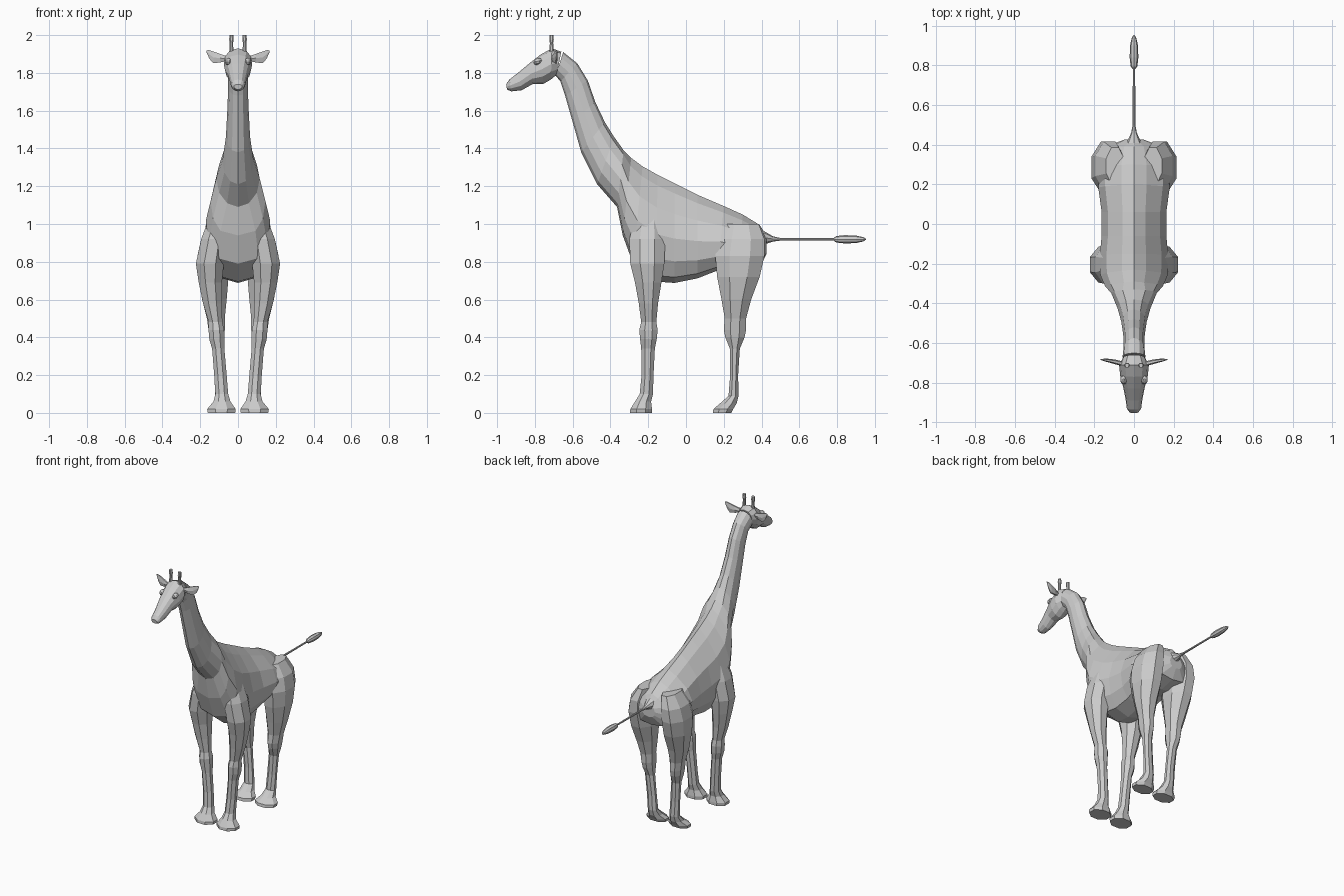
import bpy, bmesh
from math import sin, cos, pi
from mathutils import Vector


def loft(name, rings, mirror=False):
    """Skin a list of closed rings, cap both ends, optionally mirror in x."""
    bm = bmesh.new()
    loops = [[bm.verts.new(p) for p in ring] for ring in rings]
    n = len(loops[0])
    for a, b in zip(loops, loops[1:]):
        for i in range(n):
            j = (i + 1) % n
            bm.faces.new((a[i], a[j], b[j], b[i]))
    bm.faces.new(loops[0])
    bm.faces.new(loops[-1][::-1])
    if mirror:
        copy = bmesh.ops.duplicate(bm, geom=bm.verts[:] + bm.edges[:] + bm.faces[:])
        for v in copy["geom"]:
            if isinstance(v, bmesh.types.BMVert):
                v.co.x *= -1
    bmesh.ops.recalc_face_normals(bm, faces=bm.faces)
    me = bpy.data.meshes.new(name)
    bm.to_mesh(me)
    bm.free()
    ob = bpy.data.objects.new(name, me)
    bpy.context.collection.objects.link(ob)
    return ob


def section(ty, tz, by, bz, w, up=1.0, low=1.0, drop=1.0, n=12):
    """Cross-section from a top point to a bottom point with half width w."""
    pts = []
    for i in range(n):
        t = 2 * pi * i / n
        s = ((1 - cos(t)) / 2) ** drop
        k = abs(sin(t)) ** (up if cos(t) > 0.01 else low)
        x = w * k * (1 if sin(t) >= 0 else -1)
        pts.append((x, ty + (by - ty) * s, tz + (bz - tz) * s))
    return pts


def level(x0, x1, y0, y1, z, tilt=0.0, n=8):
    """Horizontal leg section given by its x and y extents."""
    pts = []
    for i in range(n):
        t = 2 * pi * (i + 0.5) / n
        c, s = cos(t) / cos(pi / n), sin(t) / cos(pi / n)
        pts.append(((x0 + x1) / 2 + (x1 - x0) / 2 * c,
                    (y0 + y1) / 2 + (y1 - y0) / 2 * s, z + tilt * s))
    return pts


# Torso, heavy and wide low down: top y z, bottom y z, half width
torso = [
    (.425, .94, .425, .84, .05), (.39, .995, .39, .77, .14), (.30, 1.05, .28, .745, .18),
    (.20, 1.095, .17, .755, .18), (.06, 1.155, .06, .712, .163), (-.06, 1.215, -.06, .688, .163),
    (-.15, 1.26, -.16, .695, .172), (-.23, 1.305, -.28, .79, .17), (-.29, 1.35, -.335, .94, .145)]
# Neck, close to elliptical
neck = [
    (-.33, 1.39, -.365, 1.09, .115), (-.38, 1.46, -.47, 1.21, .083), (-.43, 1.54, -.555, 1.38, .064),
    (-.48, 1.645, -.60, 1.54, .057), (-.52, 1.76, -.64, 1.68, .052), (-.575, 1.85, -.665, 1.755, .052),
    (-.65, 1.91, -.69, 1.785, .058)]
loft("body_and_neck", [section(*r, up=1.5, low=.65, drop=.85) for r in torso]
     + [section(*r) for r in neck])

# Head tapering to the muzzle
head = [
    (-.66, 1.912, -.685, 1.79, .055), (-.71, 1.93, -.715, 1.765, .075), (-.77, 1.897, -.755, 1.742, .07),
    (-.83, 1.85, -.81, 1.742, .055), (-.89, 1.80, -.87, 1.708, .043), (-.935, 1.765, -.925, 1.702, .036),
    (-.952, 1.74, -.948, 1.712, .022)]
loft("head", [section(*r, up=.8, low=1.1) for r in head])

# Legs: x inner, x outer, y front, y back, z
front = [
    (.05, .15, -.27, -.13, 1.04), (.06, .195, -.30, -.11, .92), (.075, .223, -.295, -.115, .79),
    (.085, .208, -.27, -.13, .69), (.085, .185, -.25, -.148, .58), (.083, .155, -.237, -.157, .48),
    (.073, .156, -.247, -.15, .44), (.072, .152, -.243, -.155, .39), (.072, .137, -.237, -.165, .34),
    (.06, .126, -.235, -.172, .20), (.052, .12, -.245, -.175, .10), (.04, .13, -.27, -.185, .06),
    (.012, .163, -.295, -.18, .02), (.015, .16, -.297, -.18, 0)]
hind = [
    (.05, .14, .20, .385, 1.0), (.05, .195, .17, .415, .92), (.05, .215, .155, .415, .83),
    (.05, .21, .165, .39, .72), (.06, .19, .188, .345, .60), (.07, .165, .205, .318, .50),
    (.07, .156, .20, .318, .44), (.072, .15, .208, .31, .40), (.072, .137, .232, .285, .34),
    (.06, .126, .234, .276, .20), (.052, .12, .225, .278, .09), (.04, .13, .18, .268, .05),
    (.012, .163, .145, .25, .02), (.015, .16, .142, .24, 0)]
for name, rows in (("front_legs", front), ("hind_legs", hind)):
    loft(name, [level(*r) for r in rows], mirror=True)

# Horns
loft("horns", [level(.035 - r, .035 + r, -.712 - r, -.712 + r, z)
               for z, r in ((1.88, .012), (1.96, .009), (1.975, .012), (2.0, .01))], mirror=True)

# Leaf-shaped ears: x, y, z, half height, half thickness
ears = []
for x, y, z, h, d in ((.055, -.705, 1.875, .014, .012), (.095, -.695, 1.878, .026, .012),
                      (.13, -.688, 1.882, .036, .009), (.152, -.685, 1.898, .026, .006),
                      (.168, -.683, 1.916, .004, .002)):
    ears.append([(x, y + d * cos(pi * i / 3), z + h * sin(pi * i / 3)) for i in range(6)])
loft("ears", ears, mirror=True)

# Eyes, set into the sides of the head
loft("eyes", [level(.052 - r, .052 + r, -.785 - r * 1.3, -.785 + r * 1.3, z, tilt=.3 * r)
              for z, r in ((1.842, .004), (1.85, .014), (1.862, .017), (1.872, .012), (1.878, .004))],
     mirror=True)

# Tail with its tuft: y, z, radius
tail = [(.40, .925, .045), (.43, .925, .028), (.46, .921, .014), (.50, .919, .007), (.78, .919, .006),
        (.795, .919, .017), (.84, .919, .022), (.90, .919, .02), (.94, .919, .011), (.952, .919, .003)]
loft("tail", [[(r * cos(pi * i / 4), y, z + r * sin(pi * i / 4)) for i in range(8)] for y, z, r in tail])
